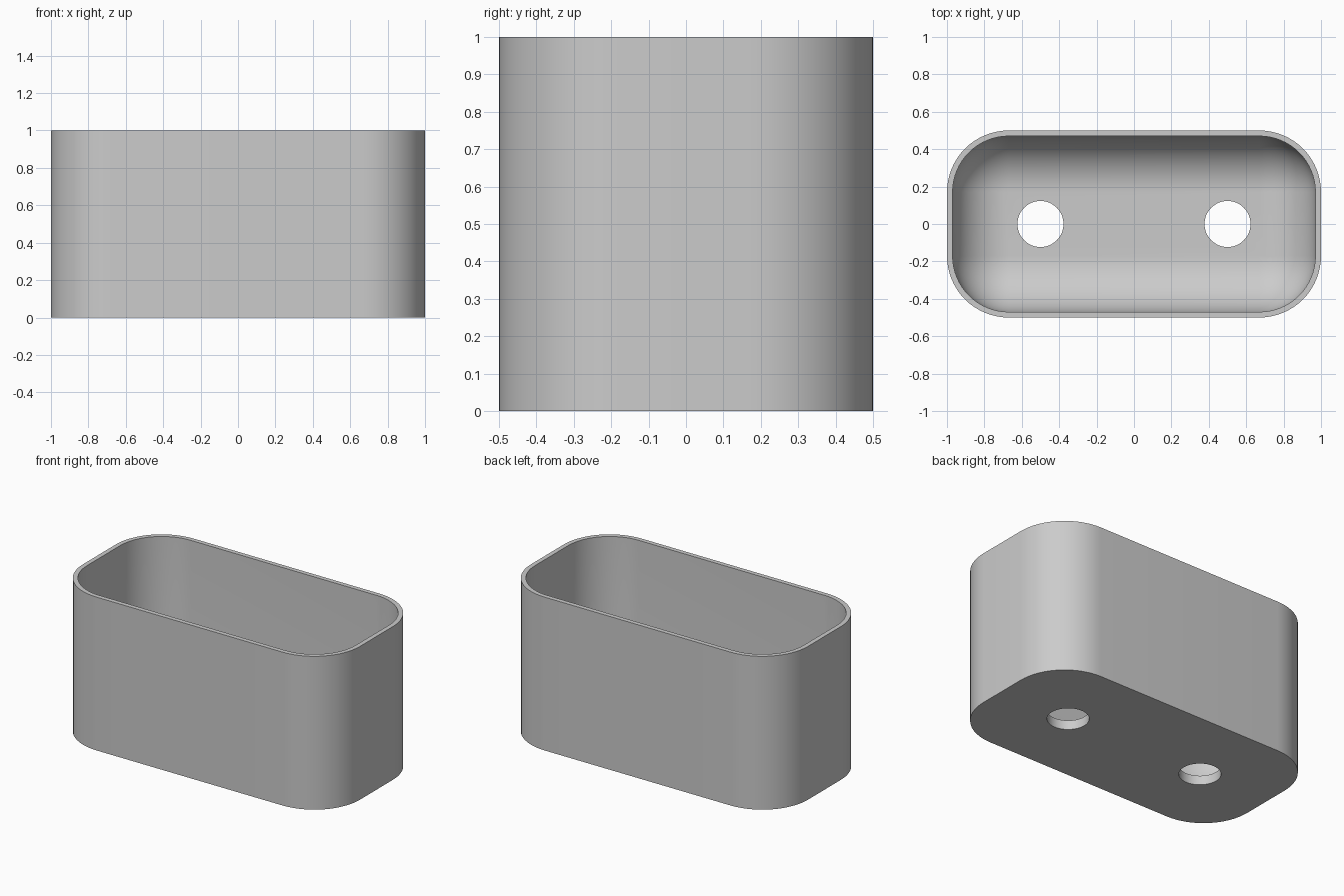
import bpy, bmesh
from math import cos, sin, pi, radians

cube = bpy.data.objects.get("Cube")
if cube:
    bpy.data.objects.remove(cube, do_unlink=True)

CORNER_X, CORNER_Y = 0.67, 0.17   # centres of the rounded corners
OUTER, INNER = 0.33, 0.30         # corner radii outside and inside
FLOOR, HEIGHT = 0.06, 1.0
STEPS = 16

grey = bpy.data.materials.new("light grey")
grey.use_nodes = True
colour = (0.6, 0.6, 0.6, 1)
grey.diffuse_color = colour
grey.node_tree.nodes["Principled BSDF"].inputs["Base Color"].default_value = colour


def ring(bm, radius, z):
    """Rounded rectangle of vertices, anticlockwise."""
    verts = []
    for quarter, (sx, sy) in enumerate([(1, 1), (-1, 1), (-1, -1), (1, -1)]):
        for i in range(STEPS + 1):
            a = (quarter + i / STEPS) * pi / 2
            verts.append(bm.verts.new((sx * CORNER_X + radius * cos(a),
                                       sy * CORNER_Y + radius * sin(a), z)))
    return verts


# Planter shell: outer wall, rim, inner wall, rounded inner bottom
profile = [(OUTER, 0), (OUTER, HEIGHT), (INNER, HEIGHT)]
for i in range(STEPS + 1):
    a = i / STEPS * pi / 2
    profile.append((INNER * cos(a), FLOOR + INNER * (1 - sin(a))))

bm = bmesh.new()
rings = [ring(bm, r, z) for r, z in profile]
for low, high in zip(rings, rings[1:]):
    for i in range(len(low)):
        j = (i + 1) % len(low)
        bm.faces.new((low[i], low[j], high[j], high[i]))
bm.faces.new(rings[0][::-1])
bm.faces.new(rings[-1])
bmesh.ops.remove_doubles(bm, verts=bm.verts, dist=0.0001)
bmesh.ops.recalc_face_normals(bm, faces=bm.faces)
mesh = bpy.data.meshes.new("planter_box")
bm.to_mesh(mesh)
bm.free()
mesh.materials.append(grey)
planter = bpy.data.objects.new("planter_box", mesh)
bpy.context.collection.objects.link(planter)

# Drainage holes through the floor
cutters = []
for x in (-0.5, 0.5):
    bpy.ops.mesh.primitive_cylinder_add(vertices=48, radius=0.123, depth=0.4,
                                        location=(x, 0, 0))
    cutter = bpy.context.object
    cutter.name = "drain_hole_cutter"
    cutter.hide_render = True
    cutter.data.materials.append(grey)
    mod = planter.modifiers.new("drain_hole", "BOOLEAN")
    mod.operation = "DIFFERENCE"
    mod.solver = "EXACT"
    mod.object = cutter
    cutters.append(cutter)

bpy.ops.object.select_all(action="DESELECT")
planter.select_set(True)
bpy.context.view_layer.objects.active = planter
for mod in list(planter.modifiers):
    bpy.ops.object.modifier_apply(modifier=mod.name)
for cutter in cutters:
    bpy.data.objects.remove(cutter, do_unlink=True)

bpy.ops.object.shade_smooth_by_angle(angle=radians(30))
